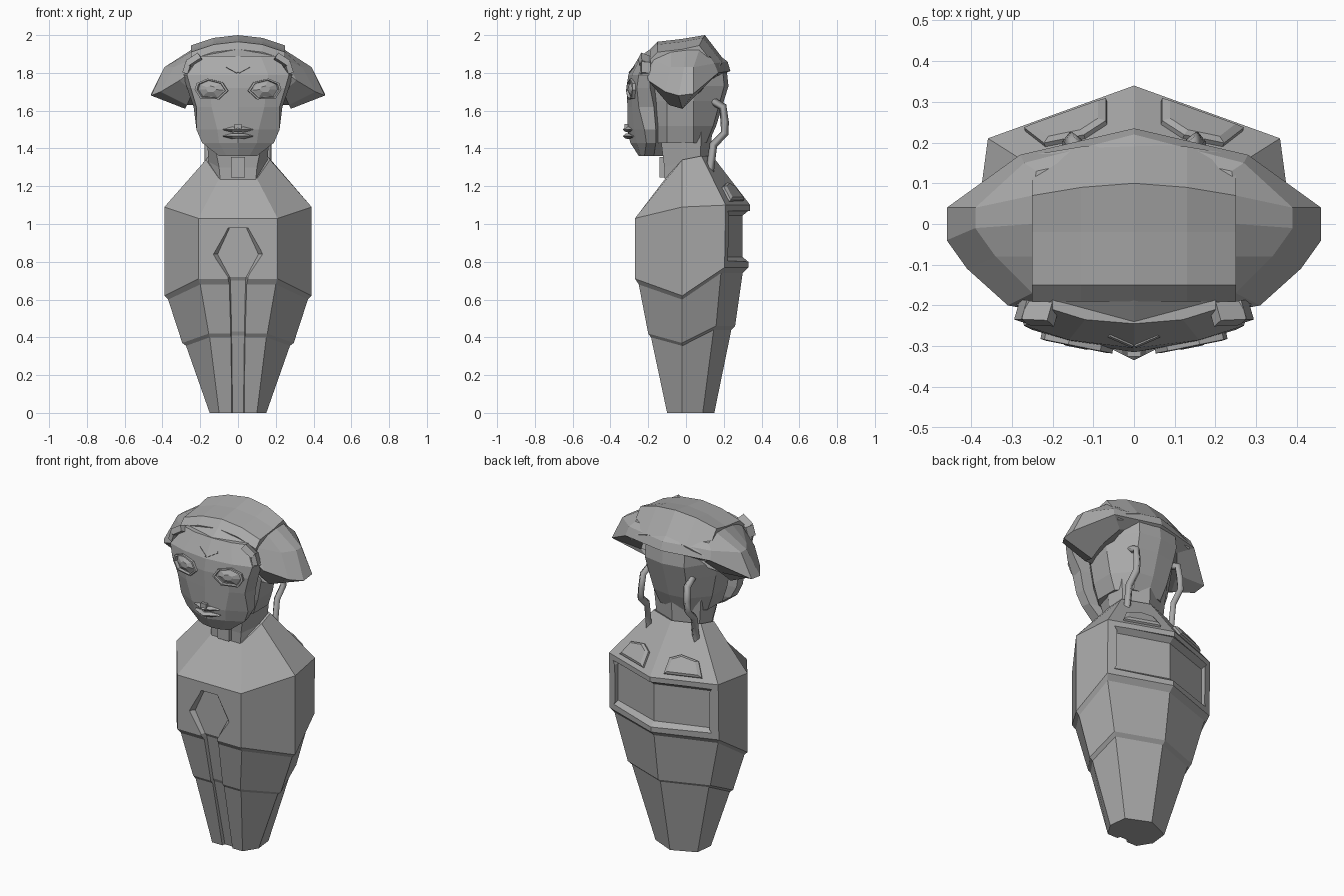
import bpy
import bmesh
from math import cos, sin
from mathutils import Matrix, Vector

default_cube = bpy.data.objects.get("Cube")
if default_cube:
    bpy.data.objects.remove(default_cube, do_unlink=True)

stone = bpy.data.materials.new("stone grey")
stone.use_nodes = True
grey = (0.4, 0.4, 0.4, 1)
stone.diffuse_color = grey
stone.node_tree.nodes["Principled BSDF"].inputs["Base Color"].default_value = grey


def skin(name, rings, matrix=None):
    """Closed flat-shaded surface through rings with equal point counts."""
    bm = bmesh.new()
    loops = [[bm.verts.new(point) for point in ring] for ring in rings]
    count = len(loops[0])
    for low, high in zip(loops, loops[1:]):
        for i in range(count):
            j = (i + 1) % count
            bm.faces.new((low[i], low[j], high[j], high[i]))
    bm.faces.new(loops[0])
    bm.faces.new(loops[-1])
    bmesh.ops.recalc_face_normals(bm, faces=bm.faces)
    if matrix:
        bm.transform(matrix)
    mesh = bpy.data.meshes.new(name)
    bm.to_mesh(mesh)
    bm.free()
    obj = bpy.data.objects.new(name, mesh)
    bpy.context.collection.objects.link(obj)
    mesh.materials.append(stone)
    return obj


def mirrored(half):
    """Complete a ring from its left half, listed front to back."""
    return list(half) + [(-x, y, z) for x, y, z in reversed(half) if x > 0]


def section(front_x, front_y, side_x, back_y, front_z, side_z, back_z):
    """Seven-sided torso section with a flat front and a ridged back."""
    side_y = -0.02
    rear_y = side_y + 0.64 * (back_y - side_y)
    return mirrored([(front_x, front_y, front_z), (side_x, side_y, side_z),
                     (0.92 * side_x, rear_y, back_z), (0, back_y, back_z)])


def block(name, size, location, turn=(0, 0, 0)):
    a, b, c = (s / 2 for s in size)
    rings = [[(-a, -b, z), (a, -b, z), (a, b, z), (-a, b, z)] for z in (-c, c)]
    matrix = Matrix.Translation(location)
    for angle, axis in zip(turn, "XYZ"):
        matrix = matrix @ Matrix.Rotation(angle, 4, axis)
    return skin(name, rings, matrix)


def carve(target, cutter):
    cutter.hide_render = True
    mod = target.modifiers.new("recess", "BOOLEAN")
    mod.operation = "DIFFERENCE"
    mod.solver = "EXACT"
    mod.object = cutter
    bpy.context.view_layer.objects.active = target
    bpy.ops.object.modifier_apply(modifier=mod.name)
    bpy.data.objects.remove(cutter, do_unlink=True)


# Torso: three overlapping tapered shells and sloped shoulders
torso = skin("torso", [
    section(0.10, -0.10, 0.15, 0.15, 0, 0, 0),
    section(0.15, -0.185, 0.275, 0.24, 0.40, 0.355, 0.44),
    section(0.155, -0.20, 0.295, 0.26, 0.42, 0.37, 0.46),
    section(0.20, -0.25, 0.37, 0.30, 0.68, 0.60, 0.74),
    section(0.21, -0.27, 0.39, 0.33, 0.71, 0.62, 0.77),
    section(0.21, -0.27, 0.39, 0.34, 1.03, 1.09, 1.10),
    section(0.10, -0.11, 0.17, 0.14, 1.24, 1.34, 1.36),
])

# Keyhole channel down the front: height, half width, floor depth
channel = []
for z, w, floor in [(-0.05, 0.035, -0.07), (0.41, 0.042, -0.175), (0.43, 0.042, -0.185),
                    (0.70, 0.05, -0.235), (0.72, 0.055, -0.247),
                    (0.84, 0.135, -0.247), (0.98, 0.055, -0.247)]:
    inner = w * 0.8
    channel.append([(-w, -0.4, z), (w, -0.4, z), (w, floor - 0.028, z),
                    (inner, floor, z), (-inner, floor, z), (-w, floor - 0.028, z)])
carve(torso, skin("channel_cutter", channel))

# Bent rectangular recess across the upper back
recess = []
for z, grow in [(0.80, 0.015), (0.825, 0), (1.045, 0), (1.07, 0.015)]:
    w = 0.31 + grow
    recess.append([(-w, 0.195 + grow * 2, z), (0, 0.30 + grow * 2, z),
                   (w, 0.195 + grow * 2, z), (w, 0.5, z), (-w, 0.5, z)])
carve(torso, skin("back_recess_cutter", recess))

# Raised plates on the rear shoulders
normal = Vector((0.034, 0.094, 0.072)).normalized()
outline = [(0.066, 0.30), (0.066, 0.245), (0.12, 0.21), (0.218, 0.19), (0.267, 0.228)]
middle = Vector((0.15, 0.235))
for side, label in ((1, "left"), (-1, "right")):
    rings = []
    for lift, scale in ((-0.02, 1), (0.012, 1), (0.022, 0.8)):
        ring = []
        for corner in outline:
            x, y = middle + (Vector(corner) - middle) * scale
            z = 1.1 - (normal.x * x + normal.y * (y - 0.34)) / normal.z
            p = Vector((x, y, z)) + normal * lift
            ring.append((side * p.x, p.y, p.z))
        rings.append(ring)
    skin(label + "_shoulder_plate", rings)

# Neck and throat block
skin("neck", [section(0.09, -0.11, 0.15, 0.13, 1.18, 1.22, 1.25),
              section(0.10, -0.115, 0.155, 0.13, 1.30, 1.33, 1.36),
              section(0.14, -0.14, 0.17, 0.14, 1.50, 1.50, 1.52)])
block("throat_block", (0.075, 0.05, 0.11), (0, -0.115, 1.30))

# Lower skull: height, width, back depth
skull = []
for z, w, front, back in [(1.43, 0.17, -0.15, 0.12), (1.52, 0.20, -0.17, 0.16),
                          (1.65, 0.225, -0.18, 0.20), (1.73, 0.235, -0.18, 0.225),
                          (1.82, 0.23, -0.18, 0.215)]:
    skull.append(mirrored([(w * 0.7, front, z), (w, -0.1, z), (w, 0.04, z),
                           (w * 0.55, back * 0.9, z), (0, back, z)]))
skin("skull", skull)

# Broad cap with drooping side flaps, from the underside up to the crown
under = [(0, -0.19, 1.80), (0.18, -0.18, 1.78), (0.24, -0.15, 1.70), (0.27, -0.09, 1.63),
         (0.28, -0.02, 1.61), (0.26, 0.05, 1.68), (0.2, 0.12, 1.76), (0, 0.19, 1.79)]
rim = [(0, -0.26, 1.85), (0.2, -0.22, 1.84), (0.31, -0.2, 1.76), (0.41, -0.11, 1.70),
       (0.46, -0.04, 1.68), (0.46, 0.04, 1.69), (0.28, 0.17, 1.80), (0, 0.235, 1.81)]
ridge = [(0, -0.24, 1.89), (0.2, -0.2, 1.88), (0.25, -0.17, 1.87), (0.34, -0.08, 1.83),
         (0.39, -0.01, 1.83), (0.39, 0.04, 1.83), (0.27, 0.15, 1.85), (0, 0.22, 1.86)]
crown = [(0, -0.17, 1.94), (0.2, -0.16, 1.91), (0.24, -0.14, 1.9), (0.25, -0.08, 1.91),
         (0.25, 0, 1.92), (0.25, 0.07, 1.92), (0.24, 0.13, 1.88), (0, 0.18, 1.89)]
skin("cap", [mirrored(half) for half in (under, rim, ridge, crown)])

# Arched plate over the crown
arch = []
for y, z in [(-0.19, 1.925), (-0.15, 1.965), (-0.02, 1.98), (0.10, 2.0), (0.20, 1.87)]:
    bend = 0.03 if y > 0 else 0
    half = [(0, y, z), (0.13, y - bend / 3, z - 0.015), (0.25, y - bend, z - 0.055)]
    top = mirrored(half)
    # the centre point starts the list, so order runs right to left across it
    across = top[3:] + top[:3]
    arch.append(across + [(x, yy * 0.96, zz - 0.035) for x, yy, zz in reversed(across)])
skin("crown_plate", arch)

# Face mask: height, centre y, mid point, front edge, back edge
mask = []
for z, cy, mx, my, ex, ey, bx, by in [
        (1.36, -0.25, 0.06, -0.24, 0.10, -0.22, 0.08, -0.17),
        (1.43, -0.295, 0.10, -0.26, 0.19, -0.21, 0.18, -0.16),
        (1.50, -0.31, 0.11, -0.275, 0.22, -0.22, 0.22, -0.16),
        (1.62, -0.31, 0.14, -0.285, 0.22, -0.25, 0.235, -0.17),
        (1.72, -0.315, 0.15, -0.29, 0.25, -0.26, 0.27, -0.19),
        (1.79, -0.305, 0.16, -0.285, 0.27, -0.25, 0.29, -0.19),
        (1.89, -0.245, 0.12, -0.235, 0.20, -0.21, 0.20, -0.17)]:
    mask.append(mirrored([(0, cy, z), (mx, my, z), (ex, ey, z), (bx, by, z), (0, -0.12, z)]))
skin("face_mask", mask)

# Eyes: hexagonal rims around bulging lids, brow clips, marks and hoses
eye = [(-0.09, -0.01), (-0.06, 0.035), (0.02, 0.055), (0.08, 0.03),
       (0.09, -0.005), (0.06, -0.05), (-0.04, -0.055)]
for side, label in ((1, "left"), (-1, "right")):
    rings = [[(side * x * s, y, z * s) for x, z in eye]
             for s, y in ((1, 0.03), (1, -0.008), (0.86, -0.01), (0.8, 0.006), (0.3, -0.012))]
    place = Matrix.Translation((side * 0.14, -0.292, 1.715)) @ Matrix.Rotation(side * 0.2, 4, "Z")
    skin(label + "_eye", rings, place)
    block(label + "_brow_clip", (0.075, 0.05, 0.035), (side * 0.23, -0.22, 1.865),
          (-0.5, side * 0.5, side * 0.3))
    block(label + "_temple_clip", (0.03, 0.05, 0.06), (side * 0.265, -0.215, 1.825),
          (0, side * -0.3, side * 0.3))
    block(label + "_forehead_mark", (0.07, 0.012, 0.008), (side * 0.032, -0.285, 1.815),
          (-0.5, side * -0.6, side * 0.1))
    curve = bpy.data.curves.new(label + "_hose", "CURVE")
    curve.dimensions = "3D"
    curve.bevel_depth = 0.022
    curve.bevel_resolution = 0
    curve.use_fill_caps = True
    path = [(0.14, 0.14, 1.65), (0.145, 0.195, 1.62), (0.15, 0.205, 1.54),
            (0.155, 0.205, 1.48), (0.155, 0.145, 1.42), (0.155, 0.125, 1.27)]
    spline = curve.splines.new("POLY")
    spline.points.add(len(path) - 1)
    for point, (x, y, z) in zip(spline.points, path):
        point.co = (side * x, y, z, 1)
    curve.materials.append(stone)
    bpy.context.collection.objects.link(bpy.data.objects.new(label + "_hose", curve))

# Mouth: two tapered lips and the small ridge above them
for label, heights in (("upper", (1.485, 1.515, 1.50)), ("lower", (1.45, 1.48, 1.465))):
    low, high, mid = heights
    rings = []
    for x, s in ((-0.08, 0.15), (-0.03, 1), (0, 0.85), (0.03, 1), (0.08, 0.15)):
        front = -0.335 + abs(x) * 0.5
        rings.append([(x, -0.25, mid), (x, front + 0.015, mid + (high - mid) * s),
                      (x, front, mid), (x, front + 0.015, mid + (low - mid) * s)])
    skin(label + "_lip", rings)
block("lip_ridge", (0.035, 0.04, 0.03), (0, -0.305, 1.515))
